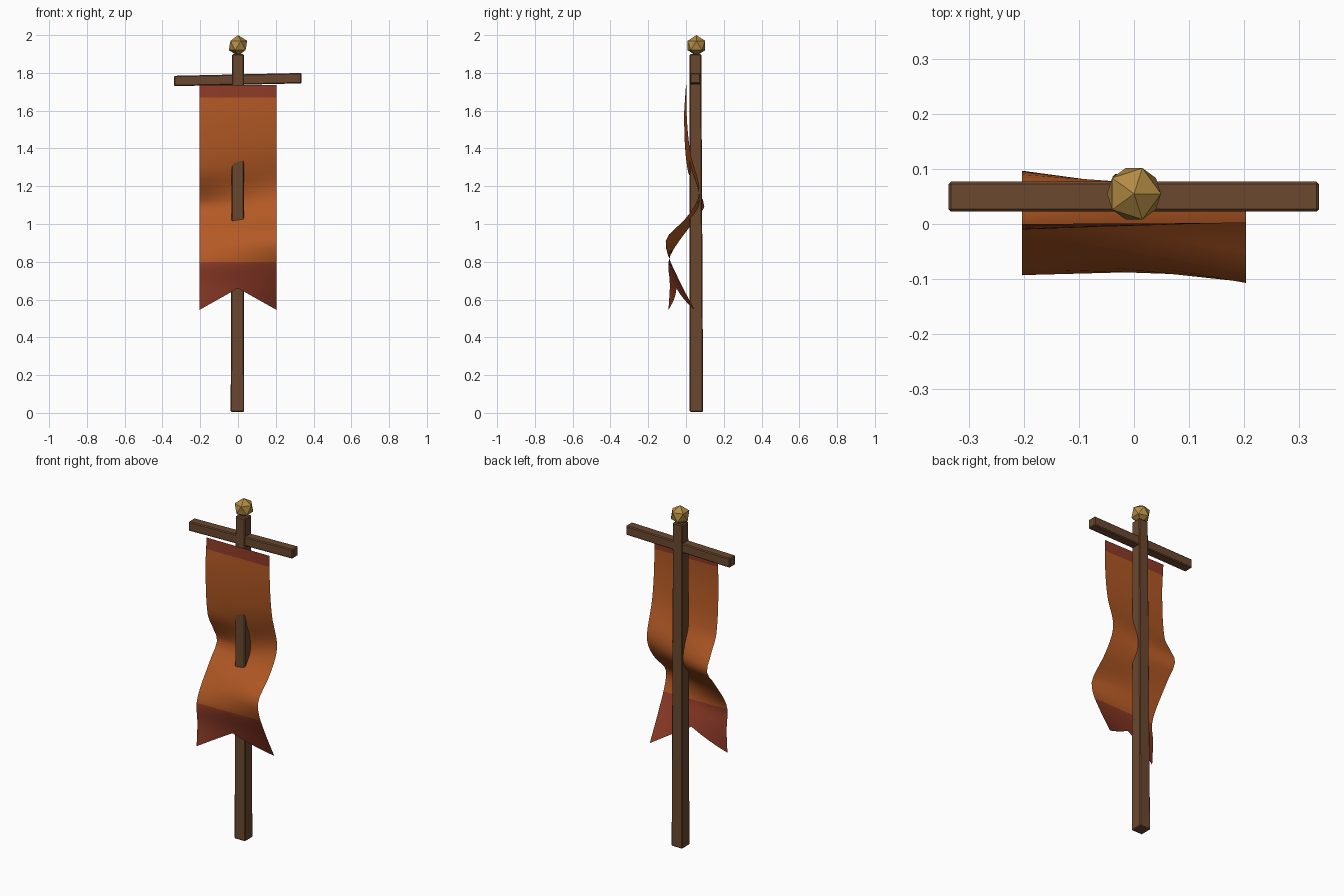
import bpy, bmesh
from mathutils import Vector

cube = bpy.data.objects.get("Cube")
if cube:
    bpy.data.objects.remove(cube, do_unlink=True)


def material(name, rgb):
    m = bpy.data.materials.new(name)
    m.use_nodes = True
    m.diffuse_color = (*rgb, 1)
    m.node_tree.nodes["Principled BSDF"].inputs["Base Color"].default_value = (*rgb, 1)
    return m


wood = material("brown wood", (0.145, 0.064, 0.028))
orange = material("orange cloth", (0.45, 0.10, 0.018))
red = material("dark red trim", (0.27, 0.043, 0.02))
gold = material("old gold", (0.45, 0.26, 0.056))


def add_object(name, bm, *mats):
    bmesh.ops.recalc_face_normals(bm, faces=bm.faces)
    mesh = bpy.data.meshes.new(name)
    bm.to_mesh(mesh)
    bm.free()
    for m in mats:
        mesh.materials.append(m)
    ob = bpy.data.objects.new(name, mesh)
    bpy.context.collection.objects.link(ob)
    return ob


def beam(name, start, end, half_start, half_end, side, up):
    """Tapered, lightly bevelled square timber between two points."""
    bm = bmesh.new()
    side, up = Vector(side), Vector(up)
    rings = []
    for centre, h in ((start, half_start), (end, half_end)):
        rings.append([bm.verts.new(Vector(centre) + h * (a * side + b * up))
                      for a, b in ((-1, -1), (1, -1), (1, 1), (-1, 1))])
    lower, upper = rings
    bm.faces.new(lower)
    bm.faces.new(upper)
    for i in range(4):
        j = (i + 1) % 4
        bm.faces.new((lower[i], lower[j], upper[j], upper[i]))
    ob = add_object(name, bm, wood)
    bevel = ob.modifiers.new("worn edges", 'BEVEL')
    bevel.width = 0.005
    bevel.segments = 1
    return ob


# Timber frame
beam("pole", (-0.003, 0.055, 0.005), (0, 0.05, 1.9), 0.036, 0.031, (1, 0, 0), (0, 1, 0))
beam("crossbar", (-0.338, 0.05, 1.757), (0.337, 0.05, 1.772), 0.0275, 0.0275,
     (0, 1, 0), (0, 0, 1))

# Faceted finial
bm = bmesh.new()
bmesh.ops.create_icosphere(bm, subdivisions=1, radius=0.055)
bmesh.ops.translate(bm, verts=bm.verts, vec=(0, 0.055, 1.945))
add_object("finial", bm, gold)

# Cloth: each side edge is a (height, depth) path
left_edge = [(1.735, 0), (1.55, -0.01), (1.28, 0.01), (1.18, 0.06), (1.09, 0.097),
             (1.0, 0.03), (0.82, -0.088), (0.68, -0.085), (0.545, -0.093)]
right_edge = [(1.735, 0.002), (1.55, 0.005), (1.37, 0.025), (1.2, 0.07), (1.12, 0.058),
              (1.02, -0.01), (0.93, -0.1), (0.85, -0.1), (0.7, -0.035), (0.545, 0.045)]


def depth(path, z):
    """Smooth interpolation along an edge path."""
    def slope(i):
        a, b = path[max(i - 1, 0)], path[min(i + 1, len(path) - 1)]
        return (b[1] - a[1]) / (b[0] - a[0])
    for i in range(len(path) - 1):
        (z0, y0), (z1, y1) = path[i], path[i + 1]
        if z >= z1 - 1e-6:
            break
    h = z1 - z0
    t = (z - z0) / h
    return ((2 * t**3 - 3 * t**2 + 1) * y0 + (t**3 - 2 * t**2 + t) * h * slope(i)
            + (3 * t**2 - 2 * t**3) * y1 + (t**3 - t**2) * h * slope(i + 1))


top, band_top, band_bottom, half = 1.735, 1.67, 0.8, 0.204
columns, body_rows, tail_rows = 12, 24, 6
bm = bmesh.new()
grid = []
for c in range(columns + 1):
    s = c / columns
    x = half * (2 * s - 1)
    hem = 0.66 - 0.115 * abs(2 * s - 1)   # swallowtail cut
    heights = [top]
    heights += [band_top + (band_bottom - band_top) * r / body_rows
                for r in range(body_rows + 1)]
    heights += [band_bottom + (hem - band_bottom) * r / tail_rows
                for r in range(1, tail_rows + 1)]
    grid.append([bm.verts.new((x, (1 - s) * depth(left_edge, z) + s * depth(right_edge, z), z))
                 for z in heights])
for a, b in zip(grid, grid[1:]):
    for r in range(len(a) - 1):
        f = bm.faces.new((a[r], a[r + 1], b[r + 1], b[r]))
        f.smooth = True
        z = f.calc_center_median().z
        f.material_index = 1 if z > band_top or z < band_bottom else 0
add_object("banner_cloth", bm, orange, red)
